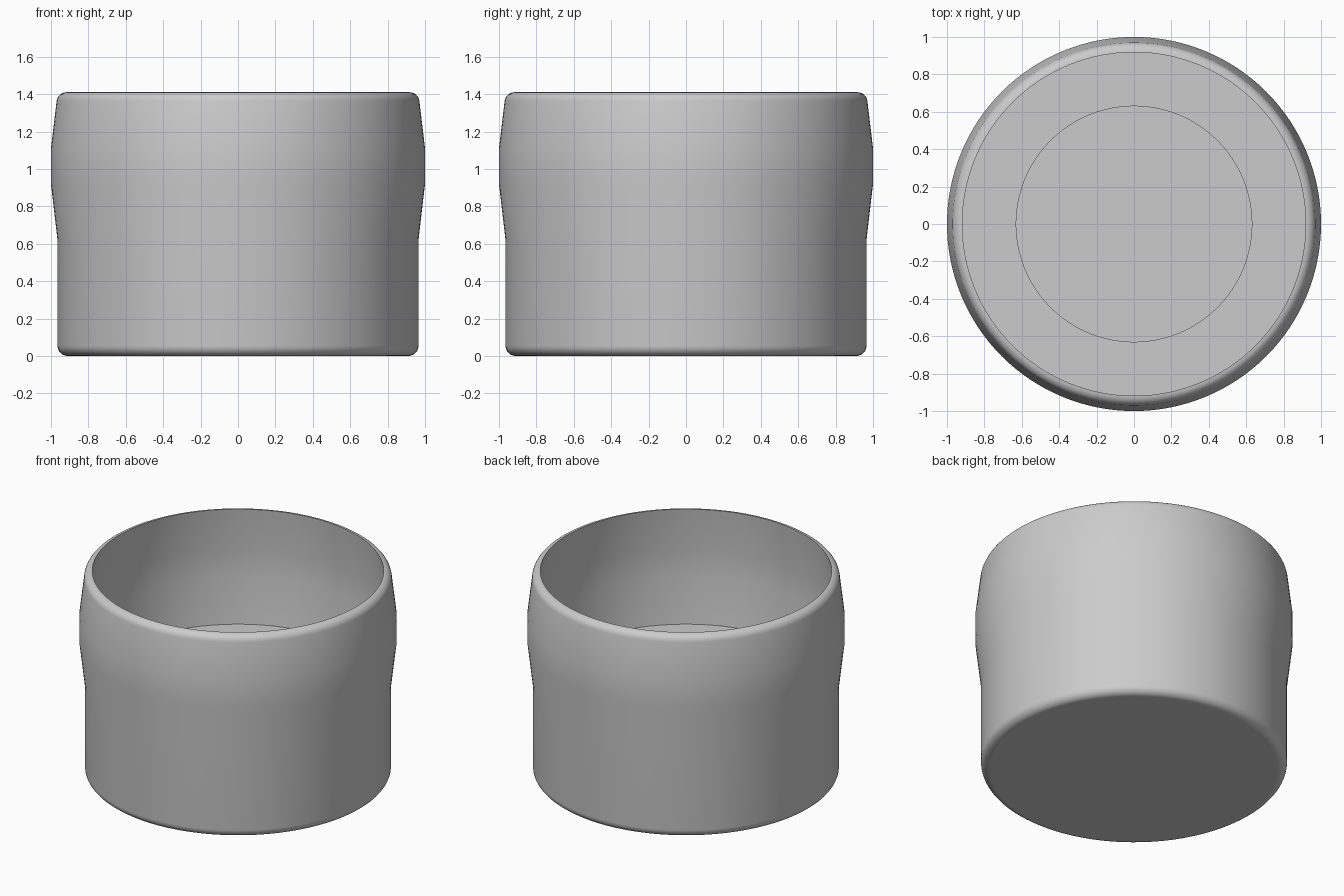
import bpy, bmesh, math

cube = bpy.data.objects.get("Cube")
if cube:
    bpy.data.objects.remove(cube, do_unlink=True)

grey = bpy.data.materials.new("light grey")
grey.use_nodes = True
colour = (0.6, 0.6, 0.6, 1)
grey.diffuse_color = colour
grey.node_tree.nodes["Principled BSDF"].inputs["Base Color"].default_value = colour


def arc(cx, cz, r, start, end, steps=6):
    """Points of a rounded corner, angles in degrees."""
    angles = [math.radians(start + (end - start) * i / steps) for i in range(steps + 1)]
    return [(cx + r * math.cos(a), cz + r * math.sin(a)) for a in angles]


def lathe(name, profile, segments=128):
    """Turn a radius/height profile about z; it starts and ends on the axis."""
    bm = bmesh.new()
    verts = [bm.verts.new((r, 0, z)) for r, z in profile]
    edges = [bm.edges.new(pair) for pair in zip(verts, verts[1:])]
    bmesh.ops.spin(bm, geom=verts + edges, cent=(0, 0, 0), axis=(0, 0, 1),
                   angle=math.tau, steps=segments, use_duplicate=False)
    bmesh.ops.remove_doubles(bm, verts=bm.verts, dist=0.0005)
    bmesh.ops.recalc_face_normals(bm, faces=bm.faces)
    mesh = bpy.data.meshes.new(name)
    bm.to_mesh(mesh)
    bm.free()
    mesh.materials.append(grey)
    obj = bpy.data.objects.new(name, mesh)
    bpy.context.collection.objects.link(obj)
    bpy.ops.object.select_all(action="DESELECT")
    obj.select_set(True)
    bpy.context.view_layer.objects.active = obj
    bpy.ops.object.shade_smooth_by_angle(angle=math.radians(30))


# Outside: rounded foot, straight body, swollen collar, rounded rim
height = 1.41
outer = [(0, 0), (0.9, 0)] + arc(0.91, 0.055, 0.055, -90, 0)
outer += [(0.965, 0.62), (1, 0.92), (1, 1.11)]
rim = arc(0.918, height - 0.052, 0.052, 6, 90)

# Inside: wall following the collar, floor level with its base, shallow round recess
floor = 0.61
recess = floor - 0.03
inner = [(0.95, 1.11), (0.95, 0.92), (0.918, floor),
         (0.63, floor), (0.63, recess), (0, recess)]
lathe("cup", outer + rim + inner)
